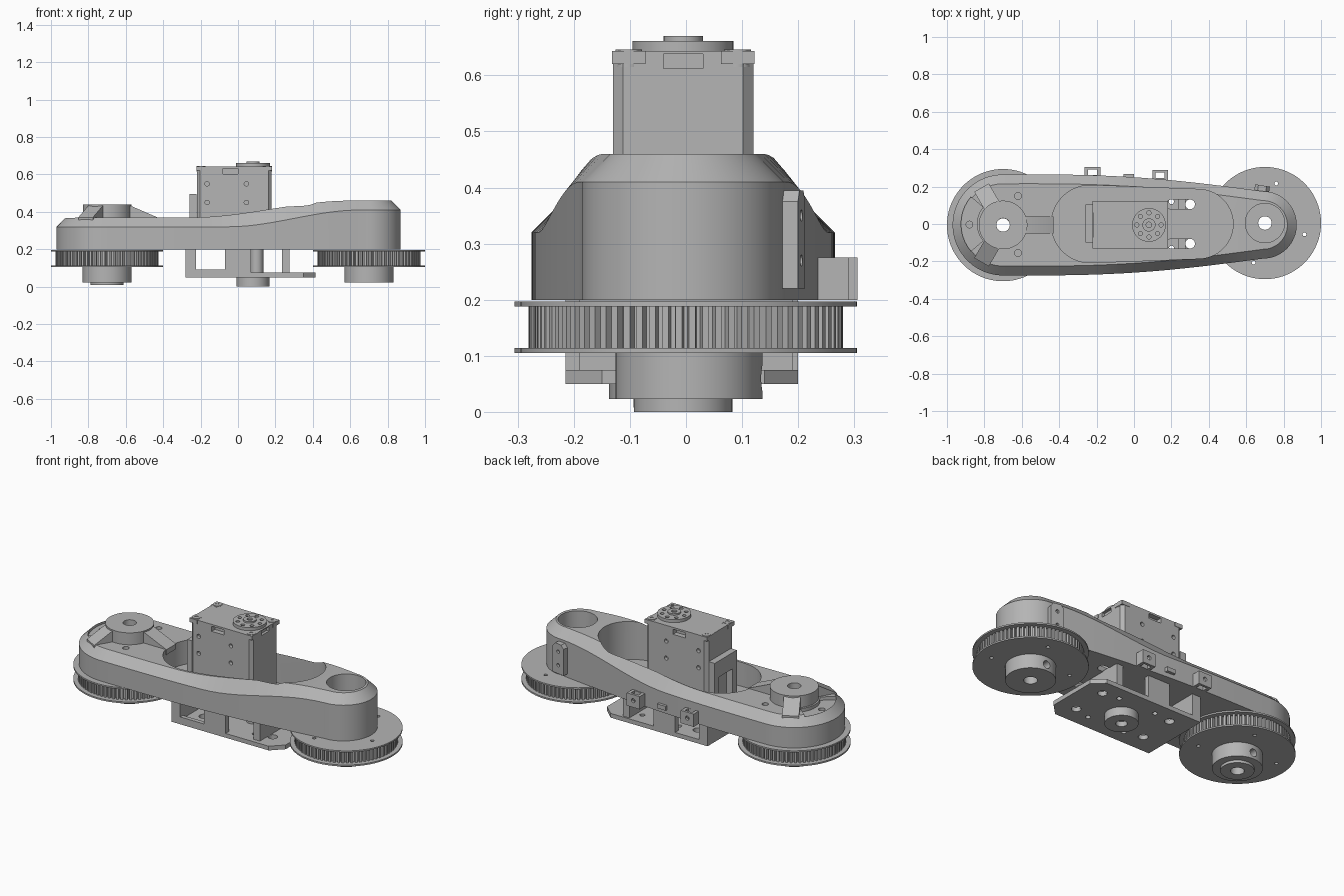
import bpy
import bmesh
from math import sin, cos, pi, radians, acos

if "Cube" in bpy.data.objects:
    bpy.data.objects.remove(bpy.data.objects["Cube"])

grey = bpy.data.materials.new("machined grey")
grey.use_nodes = True
grey.diffuse_color = (0.46, 0.46, 0.46, 1)
grey.node_tree.nodes["Principled BSDF"].inputs["Base Color"].default_value = grey.diffuse_color


def finish(name, bm):
    bmesh.ops.recalc_face_normals(bm, faces=bm.faces)
    me = bpy.data.meshes.new(name)
    bm.to_mesh(me)
    bm.free()
    me.materials.append(grey)
    me.shade_smooth()
    me.set_sharp_from_angle(angle=radians(28))
    ob = bpy.data.objects.new(name, me)
    bpy.context.collection.objects.link(ob)
    return ob


def prism(name, pts, a, b, axis="z"):
    """Extrude a closed outline from a to b; axis y takes (x, z) points."""
    bm = bmesh.new()
    place = (lambda p, h: (p[0], p[1], h)) if axis == "z" else (lambda p, h: (p[0], h, p[1]))
    low = [bm.verts.new(place(p, a)) for p in pts]
    high = [bm.verts.new(place(p, b)) for p in pts]
    bm.faces.new(low)
    bm.faces.new(high)
    for i in range(len(pts)):
        j = (i + 1) % len(pts)
        bm.faces.new((low[i], low[j], high[j], high[i]))
    return finish(name, bm)


def circle(x, y, r, n=32):
    return [(x + r * cos(2 * pi * i / n), y + r * sin(2 * pi * i / n)) for i in range(n)]


def capsule(x0, x1, y, r0, r1, n=16):
    """Outline around two circles."""
    t = acos((r0 - r1) / (x1 - x0))
    left = [t + (2 * pi - 2 * t) * i / n for i in range(n + 1)]
    right = [-t + 2 * t * i / n for i in range(n + 1)]
    return ([(x0 + r0 * cos(a), y + r0 * sin(a)) for a in left]
            + [(x1 + r1 * cos(a), y + r1 * sin(a)) for a in right])


def rect(x0, x1, y0, y1):
    return [(x0, y0), (x1, y0), (x1, y1), (x0, y1)]


def box(name, x0, x1, y0, y1, z0, z1):
    return prism(name, rect(x0, x1, y0, y1), z0, z1)


def cut(ob, *cutters):
    for c in cutters:
        m = ob.modifiers.new("cut", "BOOLEAN")
        m.operation, m.solver, m.object = "DIFFERENCE", "EXACT", c
    bpy.context.view_layer.update()
    me = bpy.data.meshes.new_from_object(ob.evaluated_get(bpy.context.evaluated_depsgraph_get()))
    ob.modifiers.clear()
    ob.data = me
    me.shade_smooth()
    me.set_sharp_from_angle(angle=radians(28))
    for c in cutters:
        bpy.data.objects.remove(c)


def hole(x, y, r, z0=-0.1, z1=0.8):
    return prism("cutter", circle(x, y, r, 24), z0, z1)


def side_hole(x, z, r, y0, y1):
    return prism("cutter", circle(x, z, r, 20), y0, y1, "y")


def ease(x, a, b):
    t = min(1, max(0, (x - a) / (b - a)))
    return t * t * (3 - 2 * t)


# Arm body: tapered outline with a chamfered top that climbs to one end
def half_outline(inset):
    steps, pts = 16, []
    for i in range(steps):
        a = pi - (pi / 2 + 0.03) * i / steps
        pts.append((-0.7 + (0.27 - inset) * cos(a), (0.27 - inset) * sin(a)))
    for i in range(25):
        t = i / 24
        pts.append((-0.69 + 1.38 * t, 0.27 - 0.09 * t + 0.03 * sin(pi * t) - inset))
    for i in range(1, steps + 1):
        a = pi / 2 * (1 - i / steps)
        pts.append((0.69 + (0.18 - inset) * cos(a), (0.18 - inset) * sin(a)))
    return pts


bm = bmesh.new()
levels = [(0, lambda x: 0.2), (0, lambda x: 0.32 + 0.09 * ease(x, -0.05, 0.65)),
          (0.05, lambda x: 0.37 + 0.09 * ease(x, -0.25, 0.6))]
rings = []
for inset, height in levels:
    up = half_outline(inset)
    loop = up + [(x, -y) for x, y in reversed(up[1:-1])]
    rings.append([bm.verts.new((x, y - 0.005, height(x))) for x, y in loop])
n, count = len(rings[0]), len(up)
for low, high in zip(rings, rings[1:]):
    for i in range(n):
        bm.faces.new((low[i], low[(i + 1) % n], high[(i + 1) % n], high[i]))
bm.faces.new(rings[0])
top = rings[-1]
for i in range(count - 1):
    quad = [top[i], top[i + 1], top[-i - 1], top[-i]] if i else [top[0], top[1], top[-1]]
    bm.faces.new(list(dict.fromkeys(quad)))
arm = finish("arm_body", bm)

sector = ([(-0.7 + 0.225 * cos(a), 0.225 * sin(a)) for a in [radians(140 + 8 * i) for i in range(11)]]
          + [(-0.7 + 0.14 * cos(a), 0.14 * sin(a)) for a in [radians(220 - 8 * i) for i in range(11)]])
cut(arm,
    prism("cutter", capsule(-0.235, 0.345, 0, 0.207, 0.185, 28), 0.23, 0.7),
    prism("cutter", circle(0.7, 0.005, 0.105, 48), 0.27, 0.7),
    prism("cutter", sector, 0.35, 0.5),
    hole(0.7, 0.005, 0.036), hole(-0.7, -0.005, 0.036),
    hole(-0.62, 0.15, 0.018), hole(-0.62, -0.155, 0.018), hole(-0.88, -0.003, 0.018),
    *[prism("cutter", capsule(0.2, 0.3, s * 0.105, 0.026, 0.0259), 0, 0.5) for s in (-1, 1)])

# Bearing boss with three sloping ribs
boss = prism("bearing_boss", circle(-0.7, -0.005, 0.13, 48), 0.34, 0.44)
cut(boss, hole(-0.7, -0.005, 0.036))
for k, reach in enumerate((0.27, 0.23, 0.23)):
    profile = [(0.09, 0.34), (reach, 0.34), (reach, 0.37), (0.12, 0.435), (0.09, 0.435)]
    rib = prism("boss_rib", profile, -0.045, 0.045, "y")
    rib.location = (-0.7, -0.005, 0)
    rib.rotation_euler.z = k * 2 * pi / 3

# Toothed pulleys with flanges and hubs
for side, cx, cy in (("right", -0.7, -0.006), ("left", 0.7, 0.005)):
    teeth = []
    for i in range(72):
        for f, r in ((0, 0.275), (0.5, 0.275), (0.6, 0.258), (0.9, 0.258)):
            a = 2 * pi * (i + f) / 72
            teeth.append((cx + r * cos(a), cy + r * sin(a)))
    parts = [prism(side + "_pulley_teeth", teeth, 0.11, 0.192),
             prism(side + "_hub", circle(cx, cy, 0.131, 48), 0.023, 0.107)]
    for label, z in (("lower", 0.105), ("upper", 0.188)):
        parts.append(prism(side + "_" + label + "_flange", circle(cx, cy, 0.3, 80), z, z + 0.009))
    if side == "right":
        parts.append(prism("hub_step", circle(cx, cy, 0.088, 40), 0.008, 0.025))
    for p in parts:
        holes = [hole(cx, cy, 0.036)]
        if "hub" in p.name and "step" not in p.name:
            holes.append(side_hole(cx, 0.06, 0.022, cy + 0.08, cy + 0.2))
        if "step" not in p.name and "hub" not in p.name:
            for k in range(4):
                a = radians(74 + 90 * k)
                holes.append(hole(cx + 0.22 * cos(a), cy + 0.22 * sin(a), 0.01))
        cut(p, *holes)

# Motor case with chamfered corners, notches and screw holes
c = 0.018
case = [(-0.22 + c, -0.13), (0.18 - c, -0.13), (0.18, -0.13 + c), (0.18, 0.12 - c),
        (0.18 - c, 0.12), (-0.22 + c, 0.12), (-0.22, 0.12 - c), (-0.22, -0.13 + c)]
motor = prism("motor_case", case, 0.2, 0.643)
cuts = [side_hole(x, z, 0.012, y, y + 0.04)
        for x in (-0.165, 0.045) for z in (0.45, 0.55) for y in (-0.15, 0.1)]
cuts += [box("cutter", -0.08, 0, y, y + 0.06, 0.602, 0.632) for y in (-0.16, 0.09)]
cuts += [box("cutter", 0.165, 0.2, -0.04, 0.03, 0.612, 0.638)]
cut(motor, *cuts)
for x in (-0.198, 0.158):
    for y in (-0.102, 0.092):
        screw = prism("case_screw", circle(x, y, 0.024, 20), 0.615, 0.646)
        cut(screw, hole(x, y, 0.01, 0.635, 0.7))
        box("corner_tab", x - 0.025, x + 0.025, y - 0.03, y + 0.03, 0.62, 0.6435)

# Output horn on top, matching idler horn below
horn = prism("output_horn", circle(0.08, -0.005, 0.09, 40), 0.64, 0.661)
cut(horn, *[hole(0.08 + 0.065 * cos(k * pi / 4), -0.005 + 0.065 * sin(k * pi / 4), 0.011, 0.65) for k in range(8)])
hub = prism("horn_hub", circle(0.08, -0.005, 0.035, 24), 0.655, 0.67)
cut(hub, hole(0.08, -0.005, 0.015, 0.66))
idler = prism("idler_horn", circle(0.08, -0.005, 0.088, 40), 0, 0.055)
cut(idler, hole(0.08, -0.005, 0.03, -0.1, 0.03))
prism("idler_shaft", circle(0.1, -0.005, 0.035, 24), 0.05, 0.2)

# Plate standing behind the motor, with an arched opening
stand = box("motor_stand", -0.26, -0.222, -0.1, 0.105, 0.22, 0.495)
cut(stand, box("cutter", -0.3, -0.2, -0.06, 0.065, 0.2, 0.4))

# Lower bracket: chamfered plate and posts up to the arm
plate = prism("bracket_plate", [(-0.28, -0.215), (0.35, -0.215), (0.415, -0.15), (0.415, 0.14),
                                (0.35, 0.2), (-0.28, 0.2)], 0.05, 0.075)
cut(plate, *[hole(x, s * 0.105, 0.026) for x in (-0.15, 0.3) for s in (-1, 1)],
    *[hole(x, y, 0.014) for x in (-0.04, 0.2) for y in (-0.13, 0.12)])
box("bracket_end_wall", -0.28, -0.225, -0.215, 0.2, 0.06, 0.205)
box("bracket_cross_wall", 0.235, 0.275, -0.19, 0.19, 0.06, 0.205)
box("bracket_rail", -0.28, -0.07, -0.215, -0.19, 0.06, 0.093)
for y in (-0.215, 0.17):
    box("bracket_post", -0.07, 0.07, y, y + 0.03, 0.06, 0.205)

# Cable clips and small nub on the back wall
for x, y in ((-0.222, 0.306), (0.14, 0.29)):
    clip = box("cable_clip", x - 0.042, x + 0.042, 0.23, y, 0.2, 0.275)
    cut(clip, box("cutter", x - 0.024, x + 0.024, y - 0.045, y - 0.014, 0.1, 0.4),
        side_hole(x, 0.24, 0.012, y - 0.03, y + 0.1))
box("wall_nub", -0.055, 0.0, 0.23, 0.268, 0.225, 0.25)

# Cover pad with two holes on the back wall of the tall end
pad_shape = [(-0.04, 0.22), (0.04, 0.22), (0.04, 0.375), (0.022, 0.395), (-0.022, 0.395), (-0.04, 0.375)]
pad = prism("cover_pad", pad_shape, -0.02, 0.014, "y")
cut(pad, side_hole(0, 0.27, 0.01, 0, 0.1), side_hole(0, 0.35, 0.01, 0, 0.1))
pad.location = (0.685, 0.192, 0)
pad.rotation_euler.z = radians(-9)
